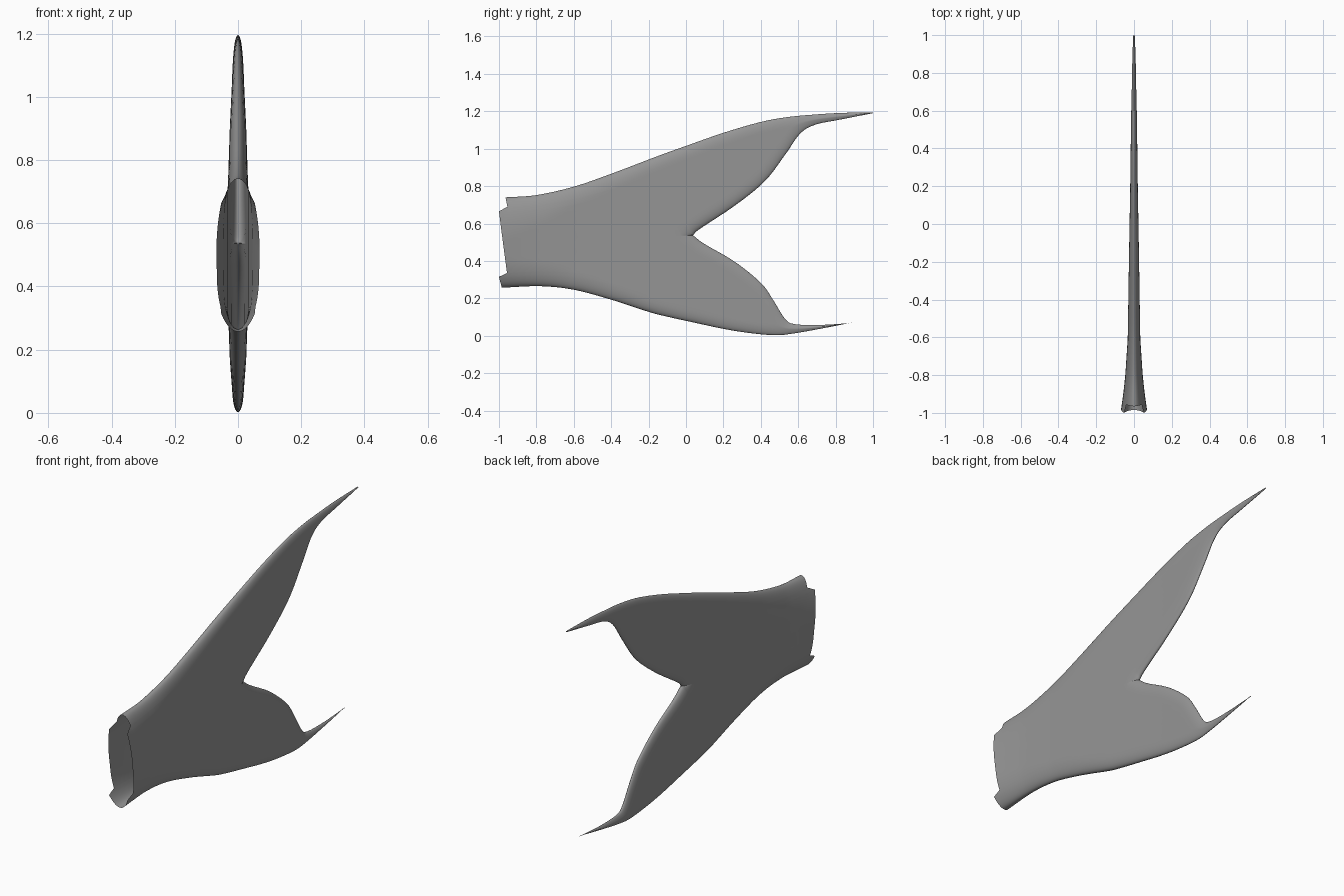
import bpy, bmesh, math
from mathutils import Vector

cube = bpy.data.objects.get("Cube")
if cube:
    bpy.data.objects.remove(cube)

STEPS = 8      # columns between two guide points
ROWS = 26      # rows from the outer edge to the inner edge


def smooth_curve(points, steps=STEPS):
    """Sample a Catmull-Rom curve through the points."""
    p = [Vector(q) for q in points]
    p = [2 * p[0] - p[1]] + p + [2 * p[-1] - p[-2]]
    out = []
    for a, b, c, d in zip(p, p[1:], p[2:], p[3:]):
        for k in range(steps):
            t = k / steps
            out.append(0.5 * (2 * b + (c - a) * t + (2 * a - 5 * b + 4 * c - d) * t * t
                              + (3 * b - a - 3 * c + d) * t ** 3))
    return out + [p[-2]]


def interp(table, t):
    """Piecewise linear lookup, held constant past both ends."""
    if t <= table[0][0]:
        return table[0][1]
    for (a, va), (b, vb) in zip(table, table[1:]):
        if t <= b:
            return va + (vb - va) * (t - a) / (b - a)
    return table[-1][1]


# Guide points (y, z): outer edges run from the root to the tips,
# trailing edges run from the notch to the tips
NOTCH = (0.037, 0.537)
upper_outer = smooth_curve([
    (-.965, .74), (-.8, .752), (-.6, .797), (-.4, .866), (-.2, .942), (-.12, .972), (0, 1.015),
    (.2, 1.085), (.4, 1.143), (.55, 1.17), (.68, 1.182), (.82, 1.191), (1, 1.195)])
upper_trail = smooth_curve([
    NOTCH, (.075, .572), (.26, .695), (.42, .825), (.53, .968), (.61, 1.08),
    (.69, 1.128), (.82, 1.155), (1, 1.19)])
lower_outer = smooth_curve([
    (-.985, .257), (-.78, .265), (-.6, .246), (-.4, .193), (-.2, .128), (-.1, .102), (.05, .069),
    (.2, .037), (.33, .016), (.47, .003), (.56, .01), (.7, .034), (.887, .07)])
lower_trail = smooth_curve([
    NOTCH, (.1, .49), (.26, .396), (.4, .283), (.465, .193), (.53, .09),
    (.583, .062), (.717, .058), (.887, .068)])

# Centre line from the root opening to the notch
ROOT = Vector((-.979, .5))
BODY = 4 * STEPS
centre = [ROOT.lerp(Vector(NOTCH), k / BODY) for k in range(BODY)]

# Stepped rim of the root opening (z -> y), half thickness and edge rounding (y -> value)
RIM = [(.257, -.985), (.315, -1), (.335, -.957), (.5, -.979), (.665, -1), (.69, -.955), (.74, -.965)]
THICK = [(-1, .071), (-.9, .057), (-.8, .046), (-.6, .033), (-.2, .027), (.2, .02), (.6, .015), (1, .012)]
ROUND = [(-1, .25), (-.8, .17), (-.6, .1), (-.2, .065), (1, .05)]

edges = [e for line in (upper_outer, upper_trail, lower_outer, lower_trail)
         for e in zip(line, line[1:])]


def edge_distance(p):
    best = 9.0
    for a, b in edges:
        ab = b - a
        t = max(0, min(1, (p - a).dot(ab) / max(ab.length_squared, 1e-12)))
        best = min(best, (a + ab * t - p).length_squared)
    return math.sqrt(best)


def half_width(p):
    """Half thickness at a point, falling to a round edge at the outline."""
    r = interp(ROUND, p.x)
    if p.x < -.6 and p.y < .5:
        r *= 1 - .3 * min(1, (-.6 - p.x) / .3)   # blunter underside at the root
    k = min(1, edge_distance(p) / r)
    return interp(THICK, p.x) * math.sqrt(1 - (1 - k) ** 2)


def add_lobe(bm, outer, inner):
    z0, z1 = outer[0].y, inner[0].y
    rows = {(1 - math.cos(math.pi * k / ROWS)) / 2 for k in range(ROWS + 1)}
    rows |= {(z - z0) / (z1 - z0) for z, y in RIM if min(z0, z1) < z < max(z0, z1)}
    rows = sorted(rows)
    grid = []
    for o, i in zip(outer, inner):
        column = []
        for v in rows:
            p = o.lerp(i, v)
            front = outer[0].lerp(inner[0], v)
            fade = max(0, 1 - (p.x - front.x) / .15)
            p.x += (interp(RIM, front.y) - front.x) * fade
            on_outline = v == 0 or (v == 1 and len(grid) >= BODY)
            column.append(bm.verts.new((0 if on_outline else half_width(p), p.x, p.y)))
        grid.append(column)
    for a, b in zip(grid, grid[1:]):
        for k in range(len(rows) - 1):
            bm.faces.new((a[k], a[k + 1], b[k + 1], b[k]))


# One side of the fin, both lobes welded along the centre line
bm = bmesh.new()
add_lobe(bm, upper_outer, centre + upper_trail)
add_lobe(bm, lower_outer, centre + lower_trail)
bmesh.ops.remove_doubles(bm, verts=bm.verts, dist=.0002)
bmesh.ops.recalc_face_normals(bm, faces=bm.faces)
if sum(f.normal.x * f.calc_area() for f in bm.faces) < 0:
    bmesh.ops.reverse_faces(bm, faces=bm.faces)

mesh = bpy.data.meshes.new("tail_fin")
bm.to_mesh(mesh)
bm.free()
for poly in mesh.polygons:
    poly.use_smooth = True

# Plain grey skin
grey = bpy.data.materials.new("grey_skin")
grey.use_nodes = True
colour = (.3, .3, .3, 1)
grey.diffuse_color = colour
grey.node_tree.nodes["Principled BSDF"].inputs["Base Color"].default_value = colour
mesh.materials.append(grey)

fin = bpy.data.objects.new("tail_fin", mesh)
bpy.context.collection.objects.link(fin)
mirror = fin.modifiers.new("other_side", 'MIRROR')
mirror.use_axis[0] = True
mirror.merge_threshold = .0005
